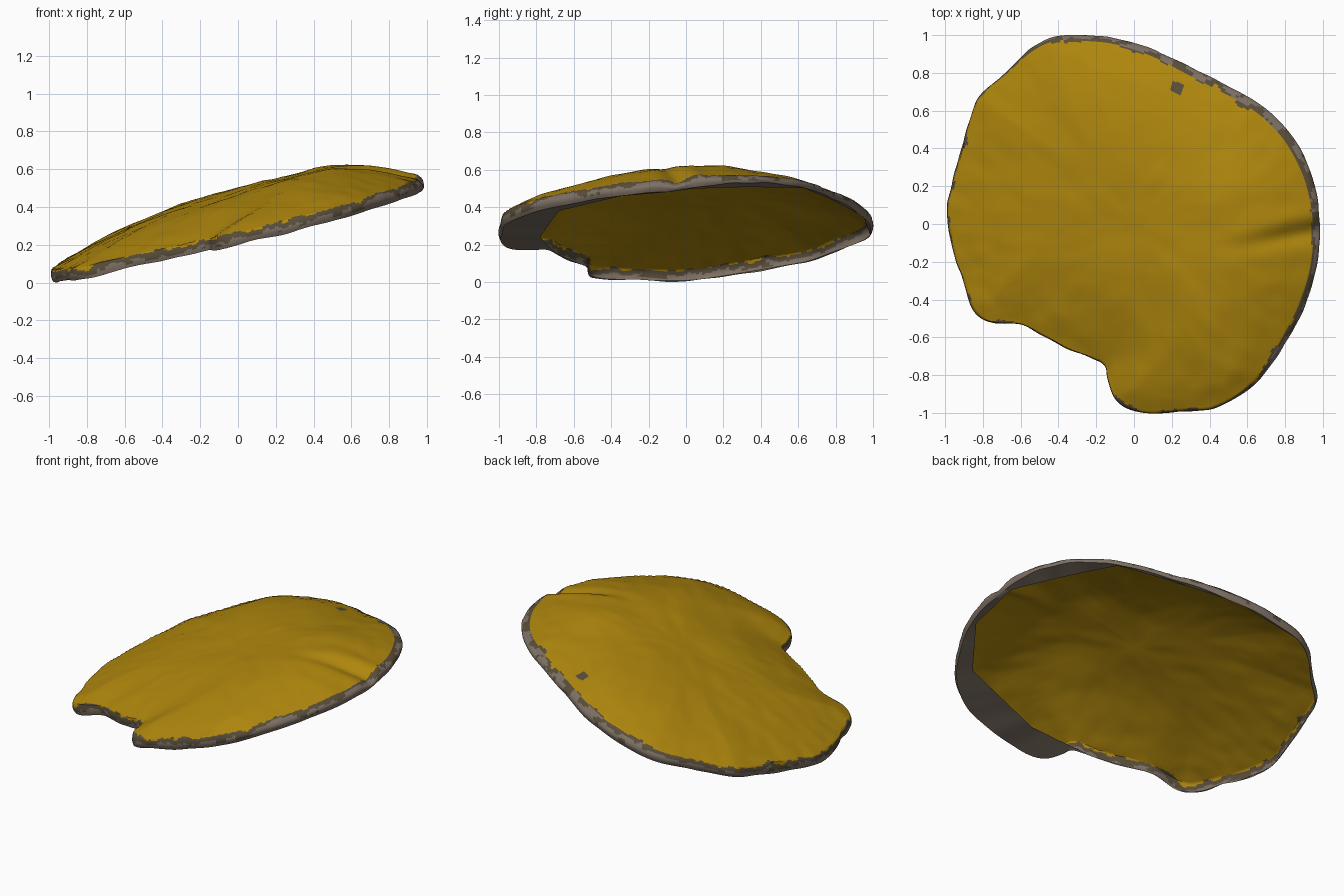
import bpy, bmesh, math
from mathutils import Vector, noise

if "Cube" in bpy.data.objects:
    bpy.data.objects.remove(bpy.data.objects["Cube"])

# Outline seen from above, counter-clockwise
OUTLINE = [(.985, -.05), (.975, .12), (.935, .28), (.855, .44), (.765, .55), (.65, .645), (.5, .73),
           (.3, .83), (.1, .925), (-.1, .985), (-.25, 1), (-.42, .995), (-.55, .93), (-.7, .785),
           (-.83, .665), (-.88, .525), (-.93, .35), (-.97, .2), (-.995, .07), (-.975, -.07),
           (-.945, -.2), (-.91, -.28), (-.88, -.4), (-.83, -.485), (-.75, -.525), (-.6, -.535),
           (-.48, -.595), (-.35, -.665), (-.22, -.715), (-.155, -.755), (-.14, -.825),
           (-.1, -.93), (-.02, -.985), (.1, -1.005), (.25, -.995), (.42, -.98), (.57, -.905),
           (.7, -.785), (.82, -.605), (.905, -.44), (.965, -.25)]
# Straight-edged opening in the underside
OPENING = [(-.2, -.71), (.12, -.78), (.65, -.68), (.9, -.35), (.95, .02), (.65, .63),
           (0, .95), (-.4, .985)]
STEPS = 9


def smooth_loop(pts, steps):
    """Closed Catmull-Rom curve through the points."""
    out, n = [], len(pts)
    P = [Vector(p) for p in pts]
    for i in range(n):
        a, b, c, d = P[i - 1], P[i], P[(i + 1) % n], P[(i + 2) % n]
        for k in range(steps):
            t = k / steps
            out.append(.5 * (2 * b + (c - a) * t + (2 * a - 5 * b + 4 * c - d) * t * t
                             + (3 * b - a - 3 * c + d) * t ** 3))
    return out


rim = smooth_loop(OUTLINE, STEPS)
rim_xy = [(p.x, p.y) for p in rim[::2]]
N = len(rim)


def edge_dist(x, y):
    return math.sqrt(min((x - a) ** 2 + (y - b) ** 2 for a, b in rim_xy))


def rough(x, y, s, seed=0.0):
    return noise.noise(Vector((x * s, y * s, seed)))


def step(a, b, v):
    t = max(0, min(1, (v - a) / (b - a)))
    return t * t * (3 - 2 * t)


def base(x, y):
    """Tilted plane of the lower rim."""
    return .25 + .25 * x + (.1 if y > 0 else .05) * y


def top(x, y):
    """Domed upper surface with a fold at the high end and soft dents."""
    d = min(edge_dist(x, y), .9)
    A = (.168 + .068 * x - .05 * step(.4, 1, x)) * (1 - .15 * step(.2, .8, -y))
    A -= .04 * step(.1, .5, y) * step(.05, .5, x)
    h = .06 - .01 * step(.5, .9, x) + A * (1 - (1 - d / .9) ** 3)
    v = y - (-.1 + .2 * (x - .5))
    f = step(.4, .85, x)
    h += f * (.012 * math.exp(-((v - .06) / .06) ** 2) - .026 * math.exp(-((v + .03) / .05) ** 2))
    h += .006 * rough(x, y, 5) + .004 * rough(x, y, 11, 3)
    return base(x, y) + h


def exposed(p):
    """1 on the right and back edges, where the rim leans outward."""
    return step(-.2, .5, p.normalized().dot(Vector((.83, .56))))


def lift(p):
    """Raised lower edge at the back right corner."""
    return .025 * step(.6, 1, p.normalized().dot(Vector((.72, .69))))


def opening_scale(p):
    s = .985 + .4 * lift(p)
    for a, b in zip(OPENING, OPENING[1:]):
        n = Vector((b[1] - a[1], a[0] - b[0]))
        if n.dot(p) > 0:
            s = min(s, n.dot(Vector(a)) / n.dot(p))
    return s


def colour(c, u):
    """Yellow, then a ragged brown border, then grey; u runs from the top over the rim."""
    e = exposed(c.xy)
    ragged = rough(c.x, c.y, 8, 11) + .6 * rough(c.x, c.y, 22, 4)
    limit = .1 - .5 * e + (.38 + .3 * e) * ragged
    if u < limit:
        return 2 if math.hypot(c.x - .23, c.y - .72) < .035 + .01 * ragged else 0
    fleck = rough(c.x, c.y, 10, 21) + .5 * rough(c.x, c.y, 25, u * 2)
    return 2 if u < limit + .38 + .15 * e or (fleck > .22 and u < .8) else 1


# Materials
def material(name, rgb):
    m = bpy.data.materials.new(name)
    m.diffuse_color = (*rgb, 1)
    m.use_nodes = True
    m.node_tree.nodes["Principled BSDF"].inputs["Base Color"].default_value = m.diffuse_color
    return m


mats = [material("ochre_yellow", (.43, .242, .004)),
        material("taupe_grey", (.205, .162, .127)),
        material("dark_brown", (.098, .074, .042))]

# Shell: rings from the crown out to the rim, then down and under to the opening
bm = bmesh.new()
scales = ([.05 * (i + 1) for i in range(16)] + [.83, .86, .88]
          + [.88 + .01 * (i + 1) for i in range(12)])
rings = []


def inset(p):
    return .99 - .025 * exposed(p) - .6 * lift(p)


for t in scales:
    ring = []
    for p in rim:
        q = p * t * inset(p)
        ring.append(bm.verts.new((q.x, q.y, top(q.x, q.y))))
    rings.append(ring)
n_top = len(rings)
SIDE = 8
for i in range(1, SIDE + 1):
    v = i / SIDE
    ring = []
    for p, a in zip(rim, rings[n_top - 1]):
        bulge = math.sin(math.pi * v)
        s = (1 - v) * inset(p) + v * (.988 + .4 * lift(p)) + bulge * (.012 + .012 * exposed(p))
        q = p * (s + bulge * .006 * (rough(p.x, p.y, 9, 5) - .5))
        z = base(q.x, q.y) + v * lift(p) + .009 * rough(p.x, p.y, 6, 8)
        ring.append(bm.verts.new((q.x, q.y, z + (1 - v) * (a.co.z - base(a.co.x, a.co.y)))))
    rings.append(ring)
rings.append([bm.verts.new((q.x, q.y, base(q.x, q.y) + lift(q) + .004))
              for q in (p * opening_scale(p) for p in rim)])

crown = bm.verts.new((0, 0, top(0, 0)))
for j in range(N):
    bm.faces.new((crown, rings[0][j], rings[0][(j + 1) % N]))
for i in range(len(rings) - 1):
    A, B = rings[i], rings[i + 1]
    for j in range(N):
        k = (j + 1) % N
        f = bm.faces.new((A[j], B[j], B[k], A[k]))
        c = f.calc_center_median()
        if i == len(rings) - 2:
            f.material_index = 1
        elif i >= n_top - 1:
            f.material_index = colour(c, (i - n_top + 1.5) / SIDE)
        elif i > 14:
            f.material_index = colour(c, -max(0, edge_dist(c.x, c.y) - .015) / .06)

low = min(v.co.z for v in bm.verts)
for v in bm.verts:
    v.co.z -= low

me = bpy.data.meshes.new("curved_shell")
bm.to_mesh(me)
bm.free()
for m in mats:
    me.materials.append(m)
ob = bpy.data.objects.new("curved_shell", me)
bpy.context.collection.objects.link(ob)
bpy.context.view_layer.objects.active = ob
ob.select_set(True)
bpy.ops.object.shade_smooth_by_angle(angle=math.radians(50))
